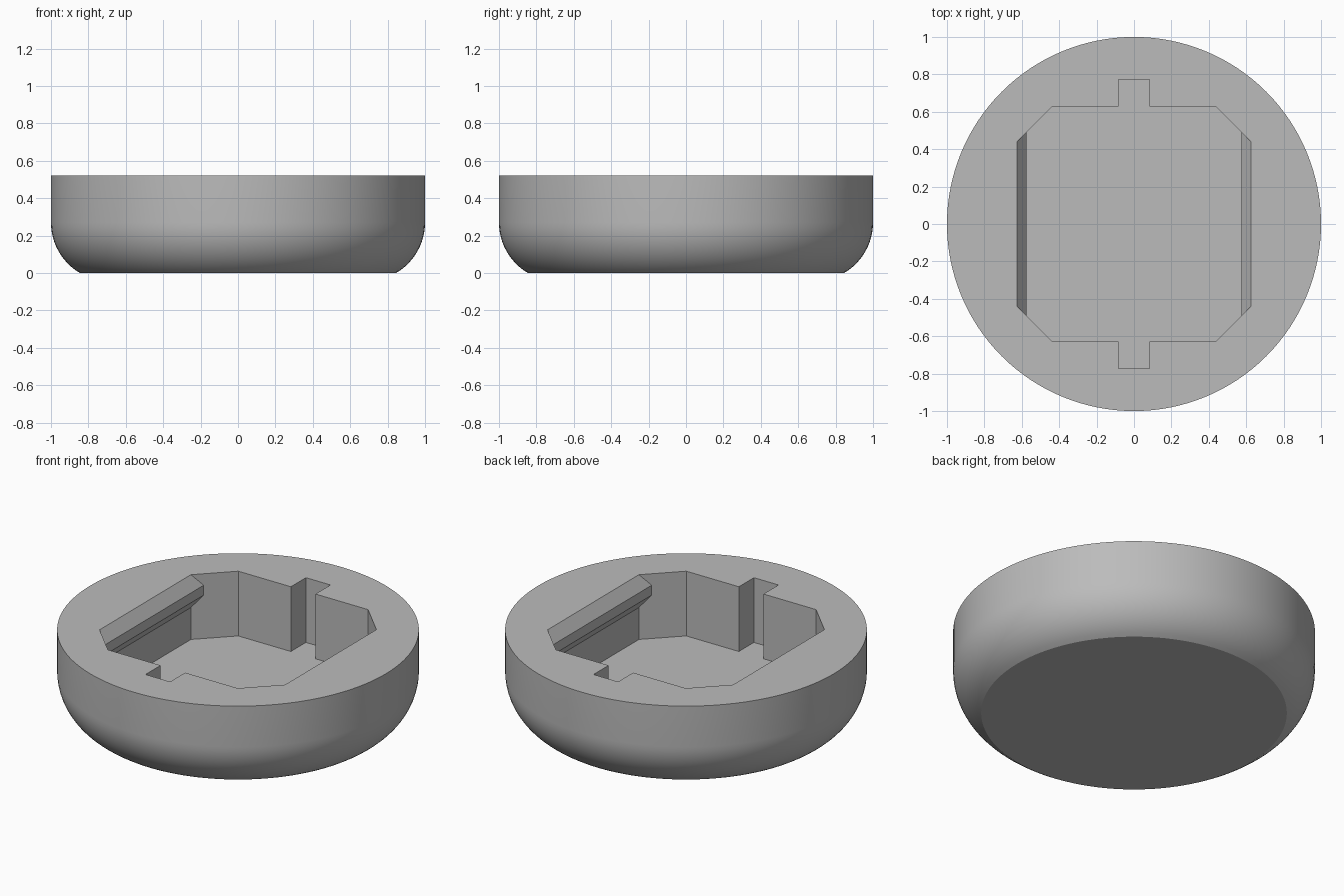
import bpy, bmesh, math

if "Cube" in bpy.data.objects:
    bpy.data.objects.remove(bpy.data.objects["Cube"])

H, FLOOR = 0.52, 0.125            # total height, pocket floor height

grey = bpy.data.materials.new("grey plastic")
grey.diffuse_color = (0.5, 0.5, 0.5, 1)
grey.use_nodes = True
grey.node_tree.nodes["Principled BSDF"].inputs["Base Color"].default_value = grey.diffuse_color


def new_object(name, bm):
    bmesh.ops.recalc_face_normals(bm, faces=bm.faces)
    mesh = bpy.data.meshes.new(name)
    bm.to_mesh(mesh)
    bm.free()
    mesh.materials.append(grey)
    obj = bpy.data.objects.new(name, mesh)
    bpy.context.collection.objects.link(obj)
    return obj


def prism(name, outline, offset, axis):
    """Extrude a closed outline of 3D points along an axis vector."""
    bm = bmesh.new()
    face = bm.faces.new([bm.verts.new(p) for p in outline])
    geom = bmesh.ops.extrude_face_region(bm, geom=[face])["geom"]
    verts = [v for v in geom if isinstance(v, bmesh.types.BMVert)]
    bmesh.ops.translate(bm, verts=verts, vec=[a * offset for a in axis])
    return new_object(name, bm)


def boolean(target, cutter, operation):
    mod = target.modifiers.new(cutter.name, 'BOOLEAN')
    mod.object, mod.operation, mod.solver = cutter, operation, 'EXACT'
    cutter.hide_render = True
    cutter.hide_set(True)


# Round body: flat base, rounded lower edge, straight upper wall
R, ZC, SEG = 0.3126, 0.27, 128
start = math.asin(ZC / R)
profile = [(1 - R + R * math.cos(a), ZC - R * math.sin(a))
           for a in [start * (1 - i / 12) for i in range(13)]] + [(1, H)]
bm = bmesh.new()
rings = [[bm.verts.new((r * math.cos(t), r * math.sin(t), z))
          for t in [2 * math.pi * k / SEG for k in range(SEG)]] for r, z in profile]
for low, high in zip(rings, rings[1:]):
    for k in range(SEG):
        n = (k + 1) % SEG
        bm.faces.new((low[k], low[n], high[n], high[k]))
bm.faces.new(rings[0])
bm.faces.new(rings[-1])
body = new_object("round_body", bm)

# Pocket: octagon with a key slot at the front and back
quarter = [(0.626, 0.44), (0.438, 0.628), (0.083, 0.628), (0.083, 0.773)]
half = quarter + [(-x, y) for x, y in reversed(quarter)]
outline = half + [(-x, -y) for x, y in half]
pocket = prism("pocket_cutter", [(x, y, FLOOR) for x, y in outline], 0.6, (0, 0, 1))

# Snap ridges that stay standing on both side walls
for side, name in ((-1, "left_ridge_cutter"), (1, "right_ridge_cutter")):
    section = [(0.7, H + 0.105), (0.626, H), (0.575, 0.45), (0.575, 0.39),
               (0.626, 0.32), (0.7, 0.32)]
    ridge = prism(name, [(side * x, -0.6, z) for x, z in section], 1.2, (0, 1, 0))
    boolean(pocket, ridge, 'DIFFERENCE')
boolean(body, pocket, 'DIFFERENCE')

# Apply the cuts, then smooth the rounded wall only
bpy.context.view_layer.update()
result = bpy.data.meshes.new_from_object(
    body.evaluated_get(bpy.context.evaluated_depsgraph_get()))
body.modifiers.clear()
body.data = result
for obj in [o for o in bpy.data.objects if o != body]:
    bpy.data.objects.remove(obj)
bpy.context.view_layer.objects.active = body
body.select_set(True)
bpy.ops.object.shade_smooth_by_angle(angle=math.radians(30))
